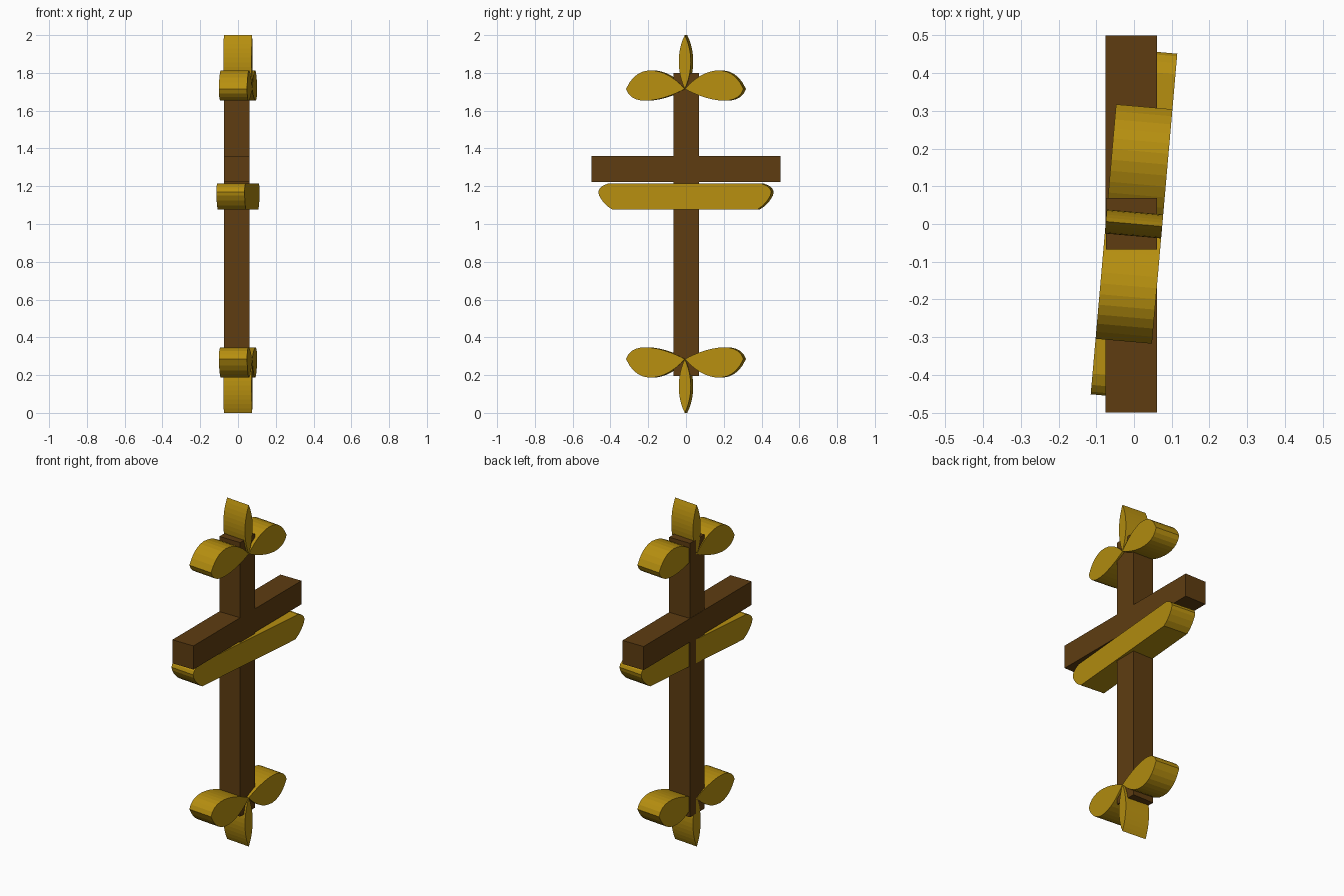
import bpy, bmesh, math
from mathutils import Matrix

if "Cube" in bpy.data.objects:
    bpy.data.objects.remove(bpy.data.objects["Cube"])


def material(name, rgb):
    m = bpy.data.materials.new(name)
    m.diffuse_color = (*rgb, 1)
    m.use_nodes = True
    m.node_tree.nodes["Principled BSDF"].inputs["Base Color"].default_value = m.diffuse_color
    return m


brown = material("dark_wood", (0.112, 0.046, 0.0055))
gold = material("gold", (0.47, 0.275, 0.005))
TILT = Matrix.Rotation(math.radians(-5), 4, 'Z')
HALF = 0.075  # half thickness of the gold pieces


def finish(name, bm, mat):
    bmesh.ops.recalc_face_normals(bm, faces=bm.faces)
    me = bpy.data.meshes.new(name)
    bm.to_mesh(me)
    bm.free()
    me.materials.append(mat)
    bpy.context.collection.objects.link(bpy.data.objects.new(name, me))


def box(name, lo, hi, mat):
    bm = bmesh.new()
    bmesh.ops.create_cube(bm, size=1)
    for v in bm.verts:
        v.co = [(a + b) / 2 + c * (b - a) for a, b, c in zip(lo, hi, v.co)]
    finish(name, bm, mat)


def plate(name, outline):
    """Extrude a (y, z) outline along x, then turn it slightly about z."""
    bm = bmesh.new()
    face = bm.faces.new([bm.verts.new((-HALF, y, z)) for y, z in outline])
    out = bmesh.ops.extrude_face_region(bm, geom=[face], use_keep_orig=True)
    verts = [g for g in out["geom"] if isinstance(g, bmesh.types.BMVert)]
    bmesh.ops.translate(bm, vec=(2 * HALF, 0, 0), verts=verts)
    bm.transform(TILT)
    finish(name, bm, gold)


def bezier(a, b, c, d, n=12):
    pts = []
    for i in range(n):
        t = i / n
        w = ((1 - t)**3, 3 * t * (1 - t)**2, 3 * t * t * (1 - t), t**3)
        pts.append(tuple(sum(k * p[j] for k, p in zip(w, (a, b, c, d))) for j in (0, 1)))
    return pts


# Wooden cross
box("post", (-0.074, -0.067, 0.195), (0.061, 0.069, 1.80), brown)
box("cross_beam", (-0.075, -0.5, 1.222), (0.061, 0.5, 1.36), brown)

# Gold guard below the beam, with rounded ends
end = [(0.385, 1.076), (0.415, 1.097), (0.44, 1.125), (0.455, 1.15), (0.46, 1.17),
       (0.453, 1.187), (0.435, 1.203), (0.405, 1.215)]
plate("guard", end + [(-y, z) for y, z in reversed(end)])

# Gold petals, mirrored left/right and top/bottom
root, tip = (0, 1.715), (0.312, 1.715)
side = (bezier(root, (0.09, 1.82), (0.245, 1.87), tip)
        + bezier(tip, (0.28, 1.605), (0.09, 1.665), root))
peak = (0, 2.0)
middle = (bezier(root, (0.04, 1.80), (0.045, 1.91), peak)
          + bezier(peak, (-0.045, 1.91), (-0.04, 1.80), root))
for label, flip in (("top", False), ("bottom", True)):
    def place(pts, s=1):
        return [(s * y, 2 - z if flip else z) for y, z in pts]
    plate(label + "_middle_petal", place(middle))
    plate(label + "_right_petal", place(side))
    plate(label + "_left_petal", place(side, -1))
